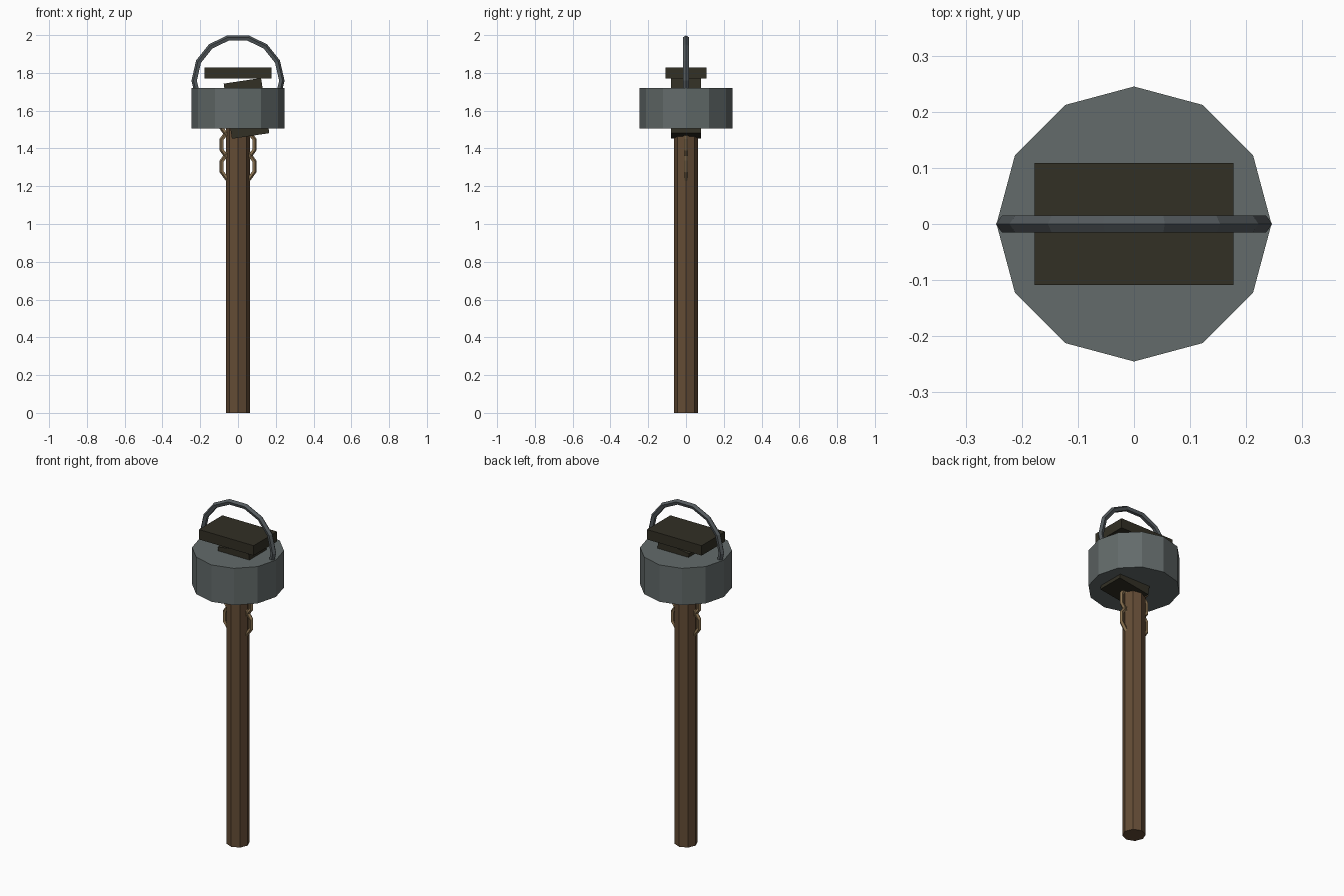
import bpy, bmesh, math
from mathutils import Matrix

if "Cube" in bpy.data.objects:
    bpy.data.objects.remove(bpy.data.objects["Cube"])


def material(name, rgb):
    m = bpy.data.materials.new(name)
    m.diffuse_color = (*rgb, 1)
    m.use_nodes = True
    m.node_tree.nodes["Principled BSDF"].inputs["Base Color"].default_value = m.diffuse_color
    return m


WOOD = material("brown wood", (0.125, 0.072, 0.036))
STEEL = material("grey steel", (0.125, 0.147, 0.145))
DARK_STEEL = material("dark steel", (0.088, 0.102, 0.110))
DARK = material("dark timber", (0.032, 0.029, 0.018))
BRASS = material("dull brass", (0.25, 0.165, 0.08))


def finish(name, bm, mat):
    bmesh.ops.recalc_face_normals(bm, faces=bm.faces)
    me = bpy.data.meshes.new(name)
    bm.to_mesh(me)
    bm.free()
    me.materials.append(mat)
    ob = bpy.data.objects.new(name, me)
    bpy.context.collection.objects.link(ob)
    return ob


def prism(name, radius, z0, z1, sides, mat):
    bm = bmesh.new()
    bmesh.ops.create_cone(bm, cap_ends=True, segments=sides, radius1=radius, radius2=radius,
                          depth=z1 - z0, matrix=Matrix.Translation((0, 0, (z0 + z1) / 2)))
    return finish(name, bm, mat)


def box(name, size, loc, mat, tilt=0):
    bm = bmesh.new()
    bmesh.ops.create_cube(bm, size=1, matrix=Matrix.Translation(loc)
                          @ Matrix.Rotation(tilt, 4, 'Y') @ Matrix.Diagonal((*size, 1)))
    return finish(name, bm, mat)


def ring(name, major, minor, n, sides, z, mat, start=0.0):
    """Upright ring in the xz plane."""
    bm = bmesh.new()
    loops = []
    for i in range(n):
        a = start + 2 * math.pi * i / n
        loop = []
        for j in range(sides):
            b = 2 * math.pi * j / sides
            r = major + minor * math.cos(b)
            loop.append(bm.verts.new((r * math.cos(a), minor * math.sin(b), z + r * math.sin(a))))
        loops.append(loop)
    for i in range(n):
        p, q = loops[i], loops[(i + 1) % n]
        for j in range(sides):
            k = (j + 1) % sides
            bm.faces.new((p[j], q[j], q[k], p[k]))
    return finish(name, bm, mat)


# Shaft and drum-shaped head
prism("shaft", 0.0625, 0, 1.55, 8, WOOD)
prism("drum_head", 0.245, 1.505, 1.721, 12, STEEL)

# Carrying ring whose lower half is buried in the drum
ring("handle_ring", 0.2305, 0.0158, 14, 5, 1.759, DARK_STEEL)

# Cap plate and the tilted wedge running through the drum
box("cap_plate", (0.355, 0.217, 0.058), (0, 0, 1.80), DARK)
box("tilted_wedge", (0.20, 0.16, 0.295), (0.045, 0, 1.612), DARK, tilt=math.radians(-8.5))

# Chain links hanging around the shaft
for i in range(3):
    ring(f"chain_link_{i + 1}", 0.09, 0.012, 10, 5, 1.305 + 0.115 * i, BRASS, start=math.radians(18))
